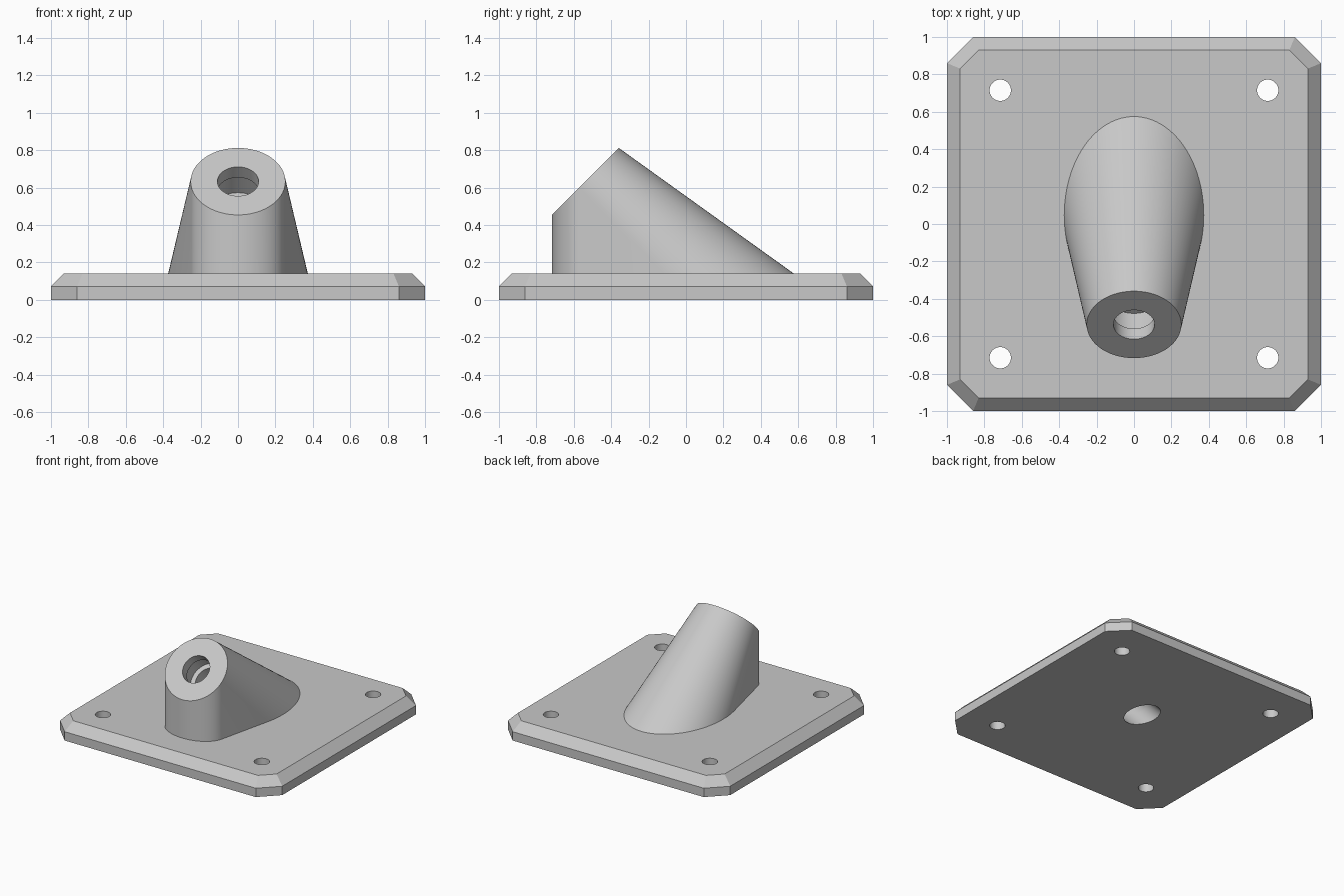
import bpy, bmesh
from math import cos, sin, pi, radians, tan
from mathutils import Matrix, Vector

if "Cube" in bpy.data.objects:
    bpy.data.objects.remove(bpy.data.objects["Cube"])

SEG = 96
PLATE_TOP = 0.142
TILT = Matrix.Rotation(radians(45), 4, 'X')
SOCKET = Matrix.Translation((0, -0.538, 0.633)) @ TILT   # centre of the tilted end face

grey = bpy.data.materials.new("grey_plastic")
grey.use_nodes = True
colour = (0.58, 0.58, 0.58, 1)
grey.diffuse_color = colour
grey.node_tree.nodes["Principled BSDF"].inputs["Base Color"].default_value = colour


def make_object(name, bm):
    bmesh.ops.recalc_face_normals(bm, faces=bm.faces[:])
    mesh = bpy.data.meshes.new(name)
    bm.to_mesh(mesh)
    bm.free()
    mesh.materials.append(grey)
    obj = bpy.data.objects.new(name, mesh)
    bpy.context.collection.objects.link(obj)
    return obj


def ellipse(rx, ry, cy, z, n=SEG):
    return [Vector((rx * cos(2 * pi * i / n), cy + ry * sin(2 * pi * i / n), z))
            for i in range(n)]


def loft(rings):
    """Skin a stack of equal rings and cap both ends."""
    bm = bmesh.new()
    rows = [[bm.verts.new(p) for p in ring] for ring in rings]
    for a, b in zip(rows, rows[1:]):
        for i in range(len(a)):
            j = (i + 1) % len(a)
            bm.faces.new((a[i], a[j], b[j], b[i]))
    bm.faces.new(rows[0])
    bm.faces.new(rows[-1])
    return bm


def octagon(half, cut, z):
    k = half - cut
    pts = []
    for sx, sy in ((1, 1), (-1, 1), (-1, -1), (1, -1)):
        pair = [Vector((sx * half, sy * k, z)), Vector((sx * k, sy * half, z))]
        pts += pair if sx * sy > 0 else pair[::-1]
    return pts


def subtract(target, cutter):
    mod = target.modifiers.new("cut", 'BOOLEAN')
    mod.operation = 'DIFFERENCE'
    mod.solver = 'EXACT'
    mod.object = cutter
    bpy.context.view_layer.objects.active = target
    bpy.ops.object.modifier_apply(modifier=mod.name)


# Base plate: square with clipped corners and a bevelled top rim
BEVEL = 0.07
inner_cut = 0.14 - BEVEL + BEVEL * tan(radians(22.5))
base_plate = make_object("base_plate", loft([
    octagon(1, 0.14, 0), octagon(1, 0.14, 0.072),
    octagon(1 - BEVEL, inner_cut, PLATE_TOP)]))

# Angled boss: hull of the tilted end face, its shadow on the plate and a wide foot
END_R, FOOT_R = 0.253, 0.373
points = [SOCKET @ p for p in ellipse(END_R, END_R, 0, 0)]
points += [Vector((p.x, p.y, PLATE_TOP)) for p in points]
points += ellipse(FOOT_R, FOOT_R * 2 ** 0.5, 0.047, PLATE_TOP)
bm = bmesh.new()
for p in points:
    bm.verts.new(p)
bmesh.ops.convex_hull(bm, input=bm.verts[:])
bmesh.ops.delete(bm, geom=[v for v in bm.verts if not v.link_faces], context='VERTS')
bmesh.ops.dissolve_limit(bm, angle_limit=radians(0.1), verts=bm.verts[:], edges=bm.edges[:])
angled_boss = make_object("angled_boss", bm)

# Tilted bore with a wider chamber near its mouth, running out through the plate
profile = [(0.11, 0.1), (0.11, -0.08), (0.15, -0.08), (0.15, -0.235),
           (0.113, -0.235), (0.113, -1.3)]
bm = loft([ellipse(r, r, 0, z, 64) for r, z in profile])
bm.transform(SOCKET)
bore_cutter = make_object("bore_cutter", bm)
subtract(angled_boss, bore_cutter)
subtract(base_plate, bore_cutter)
cutters = [bore_cutter]

# Four screw holes
for sx in (-1, 1):
    for sy in (-1, 1):
        bm = loft([ellipse(0.057, 0.057, 0, z, 48) for z in (-0.1, 0.3)])
        bm.transform(Matrix.Translation((sx * 0.715, sy * 0.715, 0)))
        cutter = make_object("screw_hole_cutter", bm)
        subtract(base_plate, cutter)
        cutters.append(cutter)

for cutter in cutters:
    bpy.data.objects.remove(cutter)

# Smooth the curved walls, keep the edges crisp
for obj in (base_plate, angled_boss):
    bpy.ops.object.select_all(action='DESELECT')
    obj.select_set(True)
    bpy.context.view_layer.objects.active = obj
    bpy.ops.object.shade_smooth_by_angle(angle=radians(25))
